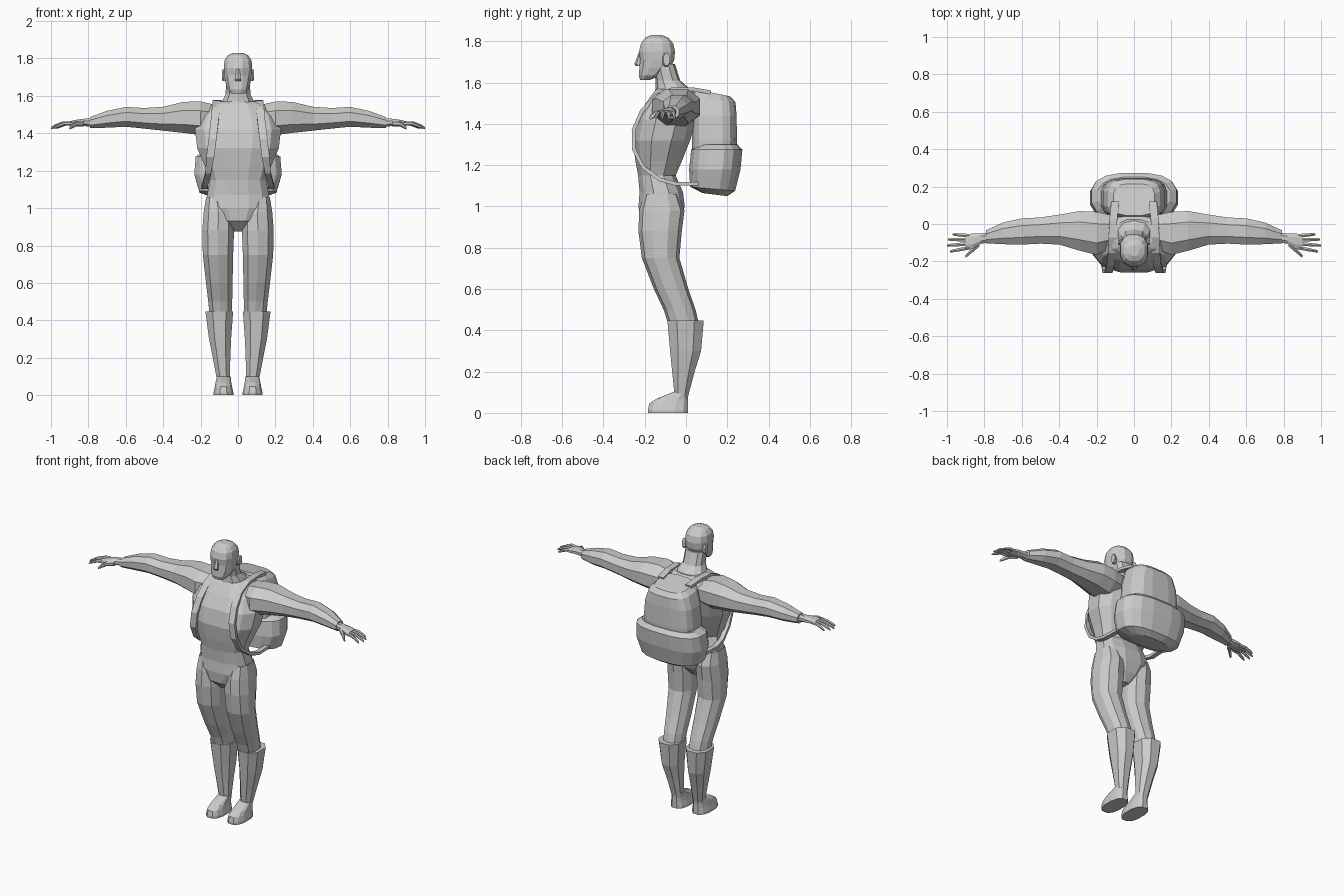
import bpy, bmesh
from math import cos, sin, pi, copysign
from mathutils import Vector as V


def oval(c, u, v, n, p):
    """Squarish n-sided ring about c with half axes u and v."""
    k = abs(cos(pi / n)) ** (2 / p)
    f = lambda t: copysign(abs(t) ** (2 / p), t) / k
    return [V(c) + V(u) * f(cos(a)) + V(v) * f(sin(a))
            for a in ((i + 0.5) * 2 * pi / n for i in range(n))]


def loft(name, tubes, mirror=False):
    """Skin one or more lists of rings into a closed flat-shaded object."""
    bm = bmesh.new()
    for rings in tubes:
        vs = [[bm.verts.new(q) for q in r] for r in rings]
        n = len(vs[0])
        for a, b in zip(vs, vs[1:]):
            for i in range(n):
                j = (i + 1) % n
                bm.faces.new((a[i], a[j], b[j], b[i]))
        bm.faces.new(vs[0][::-1])
        bm.faces.new(vs[-1])
    bmesh.ops.recalc_face_normals(bm, faces=bm.faces[:])
    me = bpy.data.meshes.new(name)
    bm.to_mesh(me)
    bm.free()
    ob = bpy.data.objects.new(name, me)
    bpy.context.collection.objects.link(ob)
    if mirror:
        ob.modifiers.new("Mirror", 'MIRROR').use_mirror_merge = False
    return ob


def stack(name, rows, n=12, p=2.5, mirror=False):
    """Upright part; rows are (z, y front, y back, half width, x centre, drop towards back)."""
    rings = []
    for row in rows:
        z, yf, yb, hx, xc, drop = (tuple(row) + (0, 0))[:6]
        rings.append(oval((xc, (yf + yb) / 2, z - drop / 2), (hx, 0, 0),
                          (0, (yb - yf) / 2, -drop / 2), n, p))
    return loft(name, [rings], mirror)


def along_x(rows, n=8, p=2.2):
    """Sideways rings; rows are (x, y, z, half depth, half height)."""
    return [oval((x, y, z), (0, hy, 0), (0, 0, hz), n, p) for x, y, z, hy, hz in rows]


# Torso
stack("torso", [
    (0.875, -0.165, -0.07, 0.03), (0.93, -0.222, -0.03, 0.11), (1.0, -0.23, -0.006, 0.17),
    (1.07, -0.225, -0.015, 0.165), (1.15, -0.232, -0.05, 0.15), (1.22, -0.245, -0.02, 0.175),
    (1.32, -0.258, 0.02, 0.218), (1.42, -0.24, 0.05, 0.23), (1.5, -0.195, 0.055, 0.205),
    (1.555, -0.155, 0.04, 0.14), (1.57, -0.14, 0.025, 0.1)])

# Neck, leaning forward
stack("neck", [
    (1.53, -0.155, 0.035, 0.115), (1.57, -0.145, 0.015, 0.085), (1.61, -0.145, -0.03, 0.066),
    (1.69, -0.16, -0.056, 0.064)], n=10)

# Head with nose and ears
stack("head", [
    (1.613, -0.222, -0.175, 0.035), (1.635, -0.229, -0.12, 0.056), (1.67, -0.226, -0.075, 0.067),
    (1.71, -0.222, -0.057, 0.073), (1.75, -0.228, -0.053, 0.076), (1.79, -0.218, -0.062, 0.072),
    (1.817, -0.198, -0.085, 0.055), (1.83, -0.17, -0.115, 0.028)], n=12, p=2.4)
stack("nose", [
    (1.68, -0.24, -0.21, 0.015), (1.69, -0.247, -0.21, 0.016),
    (1.745, -0.228, -0.21, 0.008)], n=6, p=2)
loft("ear", [along_x([(0.06, -0.1, 1.708, 0.012, 0.024), (0.077, -0.097, 1.71, 0.018, 0.032),
                      (0.085, -0.094, 1.712, 0.016, 0.028)])], True)

# Sleeved arm
loft("arm", [along_x([
    (0.09, -0.04, 1.475, 0.08, 0.07), (0.2, -0.05, 1.48, 0.115, 0.09),
    (0.29, -0.037, 1.485, 0.106, 0.083), (0.4, -0.03, 1.478, 0.08, 0.064),
    (0.5, -0.035, 1.48, 0.07, 0.055), (0.6, -0.04, 1.488, 0.07, 0.053),
    (0.7, -0.05, 1.475, 0.058, 0.045), (0.79, -0.068, 1.457, 0.035, 0.03)])], True)

# Hand: palm, four fingers and thumb
palm = along_x([(0.77, -0.072, 1.457, 0.026, 0.022), (0.82, -0.078, 1.458, 0.028, 0.02),
                (0.86, -0.09, 1.457, 0.04, 0.016), (0.9, -0.095, 1.453, 0.038, 0.011)])


def finger(y0, y1, x0, x1, r=0.01):
    steps = [(0, 1.452, 1), (0.5, 1.452, 0.9), (0.85, 1.437, 0.75), (1, 1.428, 0.45)]
    return along_x([(x0 + (x1 - x0) * t, y0 + (y1 - y0) * t, z, r * s, r * s)
                    for t, z, s in steps], n=6, p=2)


digits = [finger(-0.064, -0.055, 0.87, 0.97), finger(-0.084, -0.083, 0.885, 0.995),
          finger(-0.106, -0.115, 0.885, 1.0), finger(-0.126, -0.147, 0.875, 0.985),
          finger(-0.105, -0.172, 0.825, 0.9, 0.014)]
loft("hand", [palm] + digits, True)

# Legs, tall boots and shoes
stack("leg", [
    (1.06, -0.2, -0.04, 0.055, 0.115), (0.98, -0.222, -0.012, 0.078, 0.105),
    (0.88, -0.226, -0.025, 0.085, 0.106), (0.75, -0.21, -0.036, 0.081, 0.107),
    (0.6, -0.152, 0.008, 0.071, 0.1), (0.5, -0.105, 0.043, 0.064, 0.095),
    (0.42, -0.08, 0.062, 0.058, 0.093)], n=10, p=2.3, mirror=True)
stack("boot_shaft", [
    (0.447, -0.09, 0.086, 0.074, 0.1), (0.3, -0.077, 0.073, 0.059, 0.096),
    (0.2, -0.067, 0.042, 0.047, 0.088), (0.08, -0.055, 0.01, 0.034, 0.078)],
    n=8, p=2.4, mirror=True)
stack("shoe", [
    (0, -0.183, 0.01, 0.053, 0.078), (0.015, -0.184, 0.01, 0.053, 0.078),
    (0.045, -0.178, 0.01, 0.046, 0.078), (0.068, -0.145, 0.01, 0.042, 0.078),
    (0.1, -0.065, 0.012, 0.037, 0.076)], n=12, p=2.5, mirror=True)

# Backpack body with sloping lid
stack("backpack", [
    (1.08, 0.05, 0.2, 0.13), (1.2, 0.03, 0.24, 0.17), (1.32, 0.03, 0.247, 0.176),
    (1.44, 0.03, 0.245, 0.165), (1.535, 0.03, 0.24, 0.14, 0, 0.03),
    (1.568, 0.045, 0.215, 0.11, 0, 0.035)], n=16, p=3.2)

# Wide lower pocket wrapping the pack
stack("backpack_pocket", [
    (1.065, 0.08, 0.2, 0.13, 0, 0.015), (1.095, 0.02, 0.238, 0.205, 0, 0.02),
    (1.18, 0.015, 0.264, 0.234), (1.275, 0.025, 0.273, 0.226),
    (1.3, 0.055, 0.25, 0.19)], n=16, p=2.7)

# Shoulder strap: flat ribbon over the shoulder and back under the arm
path = [V(q) for q in [
    (0.1, 0.12, 1.553), (0.11, 0.03, 1.568), (0.115, -0.07, 1.567), (0.118, -0.15, 1.532),
    (0.125, -0.215, 1.46), (0.136, -0.254, 1.37), (0.148, -0.252, 1.275), (0.16, -0.208, 1.19),
    (0.175, -0.126, 1.13), (0.18, -0.05, 1.11), (0.175, 0.06, 1.11)]]
strap = []
for i, c in enumerate(path):
    t = path[min(i + 1, len(path) - 1)] - path[max(i - 1, 0)]
    nrm = V((0, -t.z, t.y)).normalized() * 0.009
    w = V((0.021 if i < 7 else 0.015, 0, 0))
    strap.append([c + w + nrm, c - w + nrm, c - w - nrm, c + w - nrm])
loft("shoulder_strap", [strap], True)
